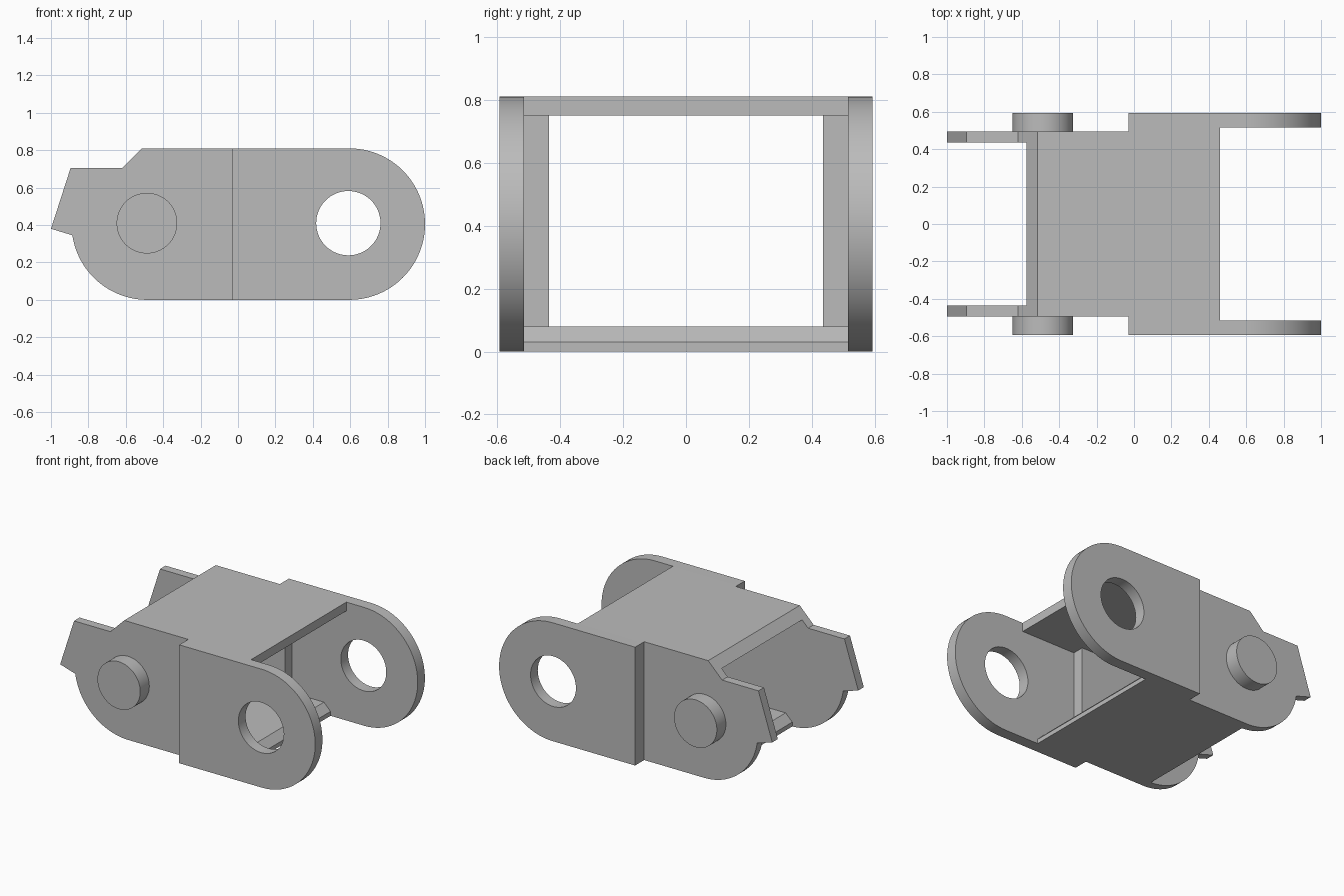
import bpy
import bmesh
from math import cos, sin, pi, radians
from mathutils import Vector

cube = bpy.data.objects.get("Cube")
if cube:
    bpy.data.objects.remove(cube, do_unlink=True)

steel = bpy.data.materials.new("plain grey steel")
steel.use_nodes = True
GREY = (0.5, 0.5, 0.5, 1)
steel.diffuse_color = GREY
steel.node_tree.nodes["Principled BSDF"].inputs["Base Color"].default_value = GREY

# Main dimensions
TOP, MID = 0.81, 0.405
PIN_X, HOLE_X = -0.485, 0.595
STEP_OUT, STEP_IN = -0.03, 0.05          # where the side walls jog outwards
IN_A, IN_B, OUT_A, OUT_B = 0.435, 0.495, 0.515, 0.593


def arc(cx, cz, r, start, end, steps):
    """Points on an arc in the xz plane, angles in degrees."""
    angles = [radians(start + (end - start) * i / steps) for i in range(steps + 1)]
    return [(cx + r * cos(a), cz + r * sin(a)) for a in angles]


def circle(cx, cz, r, steps=64):
    return arc(cx, cz, r, 0, 360, steps)[:-1]


def prism(name, outline, y0, y1, hole=None):
    """Extrude an xz outline, optionally pierced, from y0 to y1."""
    bm = bmesh.new()
    if hole:
        edges = []
        for loop in (outline, hole):
            vs = [bm.verts.new((x, y0, z)) for x, z in loop]
            edges += [bm.edges.new((vs[i - 1], vs[i])) for i in range(len(vs))]
        bmesh.ops.triangle_fill(bm, edges=edges, use_beauty=True, normal=Vector((0, -1, 0)))
    else:
        bm.faces.new([bm.verts.new((x, y0, z)) for x, z in outline])
    grown = bmesh.ops.extrude_face_region(bm, geom=bm.faces[:], use_keep_orig=True)
    moved = [v for v in grown["geom"] if isinstance(v, bmesh.types.BMVert)]
    bmesh.ops.translate(bm, verts=moved, vec=(0, y1 - y0, 0))
    bmesh.ops.recalc_face_normals(bm, faces=bm.faces[:])
    mesh = bpy.data.meshes.new(name)
    bm.to_mesh(mesh)
    bm.free()
    mesh.materials.append(steel)
    obj = bpy.data.objects.new(name, mesh)
    bpy.context.collection.objects.link(obj)
    bpy.ops.object.select_all(action="DESELECT")
    obj.select_set(True)
    bpy.context.view_layer.objects.active = obj
    bpy.ops.object.shade_smooth_by_angle(angle=radians(25))
    return obj


def rect(x0, x1, z0, z1):
    return [(x0, z0), (x1, z0), (x1, z1), (x0, z1)]


# Side wall outlines: hooked nose at one end, round eye at the other
nose = [(STEP_OUT, TOP), (-0.515, TOP), (-0.62, 0.705), (-0.895, 0.705), (-1, 0.38)]
nose += arc(PIN_X, MID, MID, 188.5, 270, 24) + [(STEP_OUT, 0)]
eye = [(STEP_OUT, TOP), (STEP_OUT, 0)] + arc(HOLE_X, MID, MID, -90, 90, 48)

for side, s in (("front", -1), ("back", 1)):
    prism(side + "_inner_wall", nose, s * IN_A, s * IN_B)
    prism(side + "_step_web", rect(STEP_OUT, STEP_IN, 0, TOP), s * IN_A, s * OUT_A)
    prism(side + "_outer_wall", eye, s * OUT_A, s * OUT_B, circle(HOLE_X - 0.005, 0.41, 0.172))
    prism(side + "_pin", circle(PIN_X - 0.002, 0.41, 0.162), s * IN_B, s * OUT_B)

# Roof: narrow sloped half between the inner walls, wide half between the outer ones
roof_narrow = [(STEP_IN, 0.75), (STEP_IN, TOP), (-0.515, TOP), (-0.575, 0.75)]
prism("roof_narrow", roof_narrow, -IN_A, IN_A)
prism("roof_wide", rect(STEP_IN, 0.46, 0.75, TOP), -OUT_A, OUT_A)

# Floor: same split, with chamfered ends
floor_narrow = [(STEP_IN, 0), (STEP_IN, 0.08), (-0.45, 0.08), (-0.5, 0.03), (-0.5, 0)]
floor_wide = [(STEP_IN, 0), (STEP_IN, 0.08), (0.29, 0.08), (0.34, 0.03), (0.34, 0)]
prism("floor_narrow", floor_narrow, -IN_A, IN_A)
prism("floor_wide", floor_wide, -OUT_A, OUT_A)
